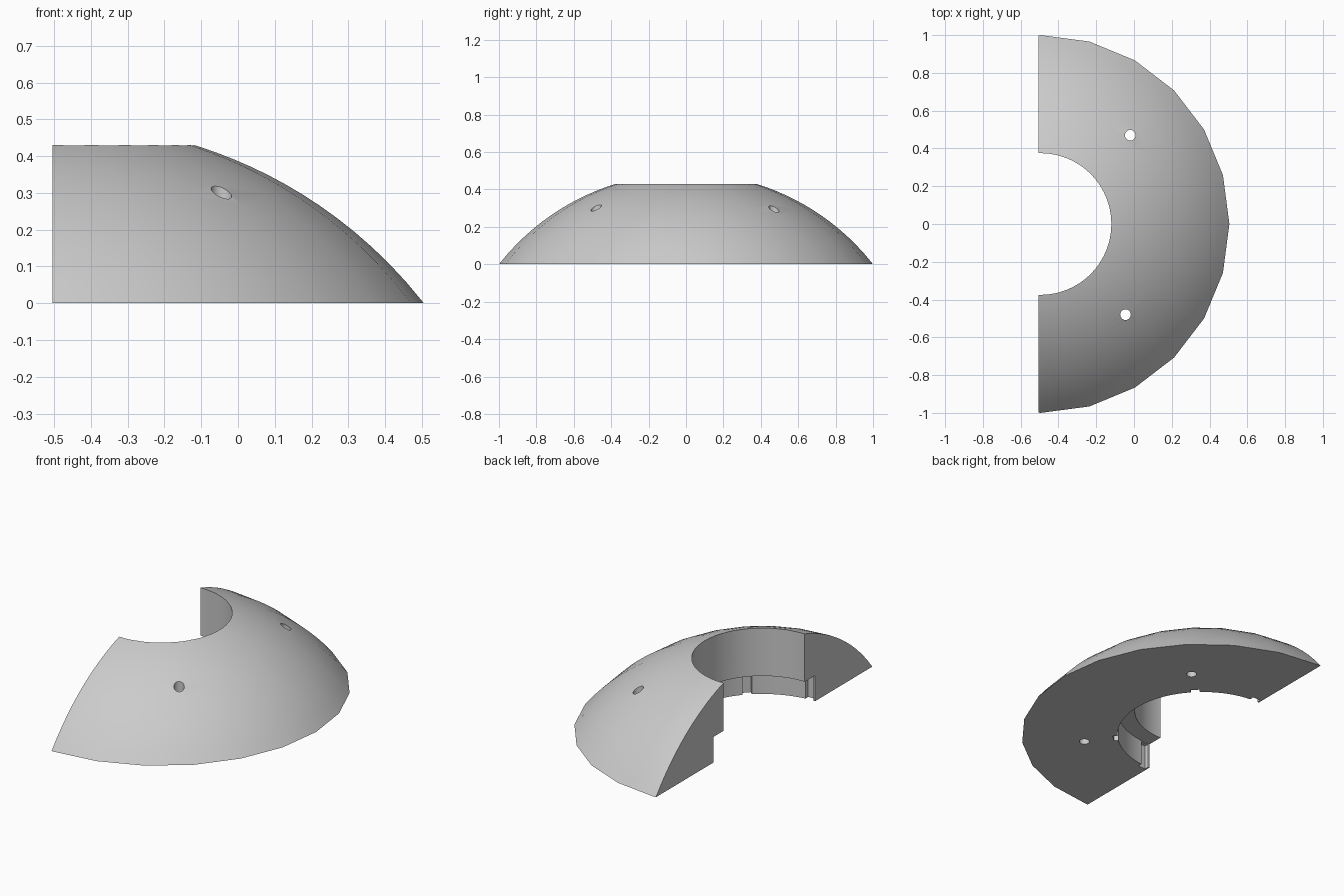
import bpy, bmesh, math
from mathutils import Matrix, Vector

if "Cube" in bpy.data.objects:
    bpy.data.objects.remove(bpy.data.objects["Cube"], do_unlink=True)

CX = -0.495          # axis of revolution
CUT_X = -0.505       # plane of the flat ends
SPHERE_R, SPHERE_DROP = 1.271, 0.784

grey = bpy.data.materials.new("light grey")
grey.use_nodes = True
grey.diffuse_color = (0.6, 0.6, 0.6, 1)
grey.node_tree.nodes["Principled BSDF"].inputs["Base Color"].default_value = (0.6, 0.6, 0.6, 1)


def add_object(name, bm):
    bmesh.ops.recalc_face_normals(bm, faces=bm.faces)
    mesh = bpy.data.meshes.new(name)
    bm.to_mesh(mesh)
    bm.free()
    mesh.materials.append(grey)
    obj = bpy.data.objects.new(name, mesh)
    bpy.context.collection.objects.link(obj)
    return obj


def cylinder(name, x, y, z0, z1, radius, sides):
    bm = bmesh.new()
    bmesh.ops.create_cone(bm, cap_ends=True, segments=sides, radius1=radius, radius2=radius,
                          depth=z1 - z0, matrix=Matrix.Translation((x, y, (z0 + z1) / 2)))
    return add_object(name, bm)


def box(name, centre, size, angle=0):
    bm = bmesh.new()
    bmesh.ops.create_cube(bm, size=1, matrix=Matrix.Translation(centre)
                          @ Matrix.Rotation(angle, 4, "Z") @ Matrix.Diagonal((*size, 1)))
    return add_object(name, bm)


def dome_body(sides=24, rings=16):
    """Spherical cap with a coarse outline, closed by a flat base."""
    bm = bmesh.new()
    loops = []
    for i in range(rings + 1):
        r = 1 - 0.75 * i / rings
        z = math.sqrt(SPHERE_R ** 2 - r * r) - SPHERE_DROP
        angles = [math.tau * k / sides for k in range(sides)]
        loops.append([bm.verts.new((CX + r * math.cos(a), r * math.sin(a), max(z, 0)))
                      for a in angles])
    for low, high in zip(loops, loops[1:]):
        for k in range(sides):
            n = (k + 1) % sides
            bm.faces.new((low[k], low[n], high[n], high[k]))
    bm.faces.new(loops[0])
    bm.faces.new(loops[-1])
    return add_object("half_dome_shell", bm)


shell = dome_body()

# Central bore, wider recess below it, and the half that is removed
cutters = [
    cylinder("bore_cutter", CX, 0, -0.5, 1, 0.375, 96),
    cylinder("recess_cutter", CX, 0, -0.5, 0.15, 0.47, 96),
    box("half_cutter", (CUT_X - 1, 0, 0), (2, 3, 3)),
]
# Vertical screw holes
for x, y in ((-0.02, 0.47), (-0.045, -0.48)):
    cutters.append(cylinder("screw_hole_cutter", x, y, -0.5, 1, 0.028, 24))
# Small slots in the recess wall
for degrees in (-87, -45, 45, 87):
    a = math.radians(degrees)
    centre = Vector((CX + 0.46 * math.cos(a), 0.46 * math.sin(a), 0))
    cutters.append(box("slot_cutter", centre, (0.07, 0.05, 0.29), a))

bpy.context.view_layer.objects.active = shell
for cutter in cutters:
    cutter.hide_render = True
    mod = shell.modifiers.new("cut", "BOOLEAN")
    mod.operation = "DIFFERENCE"
    mod.solver = "EXACT"
    mod.object = cutter
    bpy.ops.object.modifier_apply(modifier=mod.name)
    bpy.data.objects.remove(cutter, do_unlink=True)

# Smooth dome and bore, crisp rims
bpy.ops.object.select_all(action="DESELECT")
shell.select_set(True)
bpy.ops.object.shade_smooth_by_angle(angle=math.radians(30))
